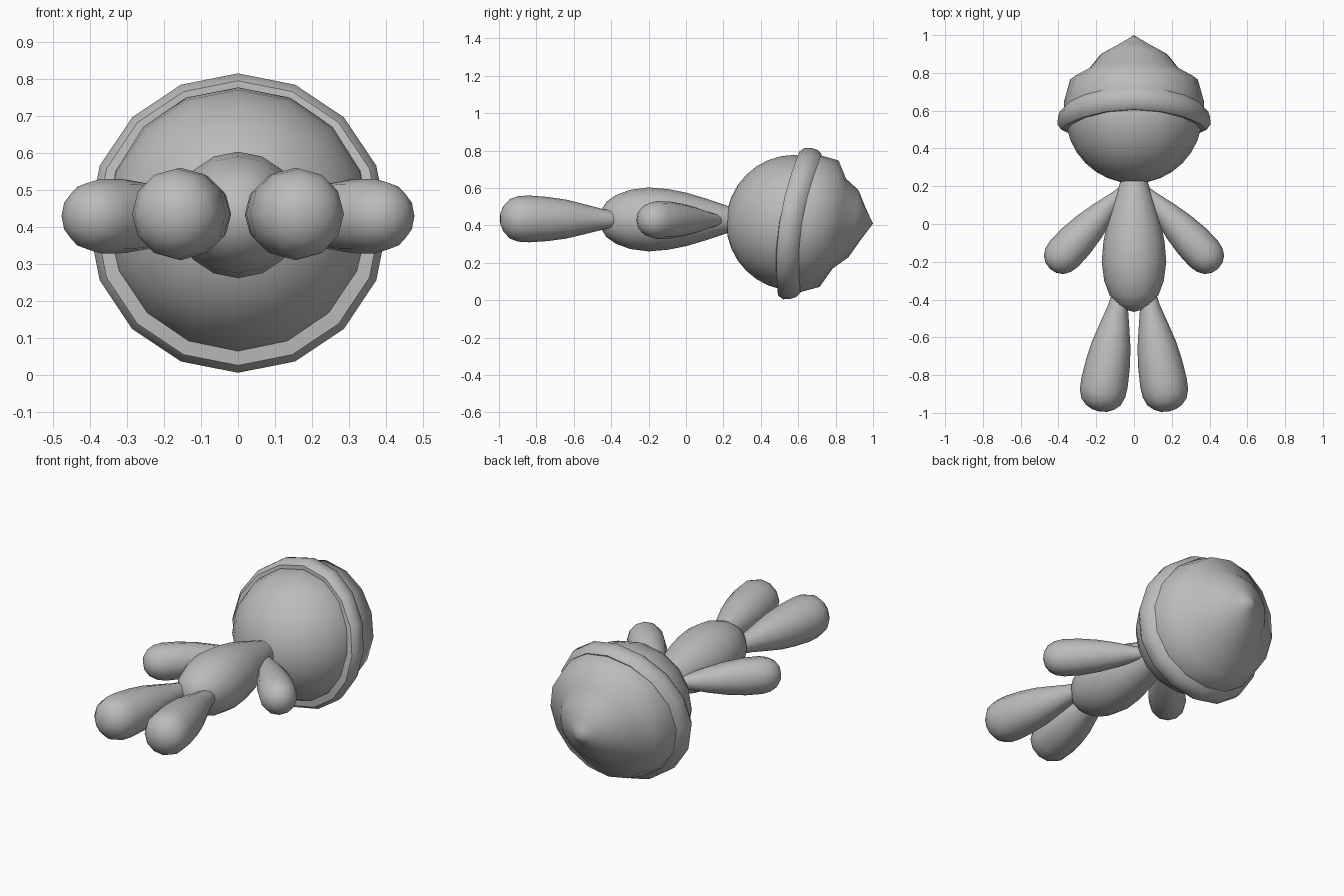
import bpy, bmesh, math
from mathutils import Vector

if "Cube" in bpy.data.objects:
    bpy.data.objects.remove(bpy.data.objects["Cube"])

grey = bpy.data.materials.new("plain grey")
grey.diffuse_color = (0.5, 0.5, 0.5, 1)
grey.use_nodes = True
grey.node_tree.nodes["Principled BSDF"].inputs["Base Color"].default_value = grey.diffuse_color


def finish(name, bm, angle):
    bmesh.ops.remove_doubles(bm, verts=bm.verts, dist=1e-5)
    bmesh.ops.recalc_face_normals(bm, faces=bm.faces)
    me = bpy.data.meshes.new(name)
    bm.to_mesh(me)
    bm.free()
    me.materials.append(grey)
    ob = bpy.data.objects.new(name, me)
    bpy.context.collection.objects.link(ob)
    bpy.ops.object.select_all(action='DESELECT')
    ob.select_set(True)
    bpy.context.view_layer.objects.active = ob
    bpy.ops.object.shade_smooth_by_angle(angle=math.radians(angle))
    return ob


def skin(bm, rings, loop=False):
    n = len(rings[0])
    for a, b in zip(rings, rings[1:] + (rings[:1] if loop else [])):
        for i in range(n):
            j = (i + 1) % n
            bm.faces.new((a[i], a[j], b[j], b[i]))


def lathe(name, start, end, profile, sides=16, tilt=lambda up, r: 0, angle=50):
    """Revolve (distance, radius) pairs round the line start-end; tilt shifts rings along y."""
    start, end = Vector(start), Vector(end)
    axis = (end - start).normalized()
    up = Vector((0, 0, 1))
    side = axis.cross(up)
    bm = bmesh.new()
    rings = []
    for d, r in profile:
        ring = []
        for i in range(sides):
            a = math.tau * i / sides
            p = start + axis * d + (up * math.cos(a) + side * math.sin(a)) * r
            p.y += tilt(math.cos(a), r)
            ring.append(bm.verts.new(p))
        rings.append(ring)
    skin(bm, rings)
    return finish(name, bm, angle)


Z = 0.432
HEAD = 0.414

# head: round below, flattened where the hat hides it
prof = []
for k in range(17):
    a = math.pi * k / 16
    c = -math.cos(a)
    prof.append((0.58 + 0.365 * c * (1 if c < 0 else 0.55), 0.363 * math.sin(a)))
lathe("head", (0, 0, HEAD), (0, 1, HEAD), prof)

# body: pear shape narrowing to the neck
lathe("body", (0, -0.465, Z), (0, 0.3, Z),
      [(0, 0), (0.012, 0.05), (0.04, 0.095), (0.09, 0.13), (0.165, 0.158),
       (0.265, 0.171), (0.37, 0.162), (0.47, 0.142), (0.57, 0.112),
       (0.66, 0.082), (0.70, 0.068), (0.76, 0.062), (0.76, 0)])

# limbs: teardrops with rounded ends
arm = [(0, 0), (0, 0.02), (0.1, 0.042), (0.2, 0.068), (0.3, 0.088), (0.4, 0.1),
       (0.49, 0.101), (0.535, 0.092), (0.57, 0.072), (0.592, 0.04), (0.6, 0)]
leg = [(0, 0), (0, 0.045), (0.06, 0.055), (0.16, 0.08), (0.26, 0.104), (0.36, 0.118),
       (0.46, 0.125), (0.52, 0.122), (0.565, 0.106), (0.595, 0.075), (0.612, 0.04), (0.617, 0)]
for s, label in ((-1, "left"), (1, "right")):
    lathe(label + "_arm", (0.035 * s, 0.2, Z - 0.005), (0.41 * s, -0.2, Z - 0.003), arm, 12)
    lathe(label + "_leg", (0.075 * s, -0.385, Z), (0.167 * s, -0.9, Z + 0.003), leg, 12)

# pointed hat, leaning so its rim rides higher on one side
lathe("hat", (0, 0, HEAD - 0.005), (0, 1, HEAD - 0.005),
      [(0.56, 0.372), (0.65, 0.37), (0.765, 0.338), (0.82, 0.24), (0.895, 0.18),
       (0.945, 0.09), (0.975, 0.04), (1.0, 0)],
      tilt=lambda up, r: 0.15 * up * r, angle=60)

# hat brim: a curved rolled ring
bm = bmesh.new()
rings = []
for i in range(16):
    a = math.tau * i / 16
    up = math.cos(a)
    y0 = 0.557 + 0.057 * up + 0.05 * up * up
    section = [(-0.06, 0.345), (-0.058, 0.385), (-0.03, 0.405), (0.01, 0.403),
               (0.04, 0.393), (0.062, 0.37), (0.05, 0.335)]
    rings.append([bm.verts.new((r * math.sin(a), y0 + d, 0.41 + r * up)) for d, r in section])
skin(bm, rings, True)
finish("hat_brim", bm, 50)
